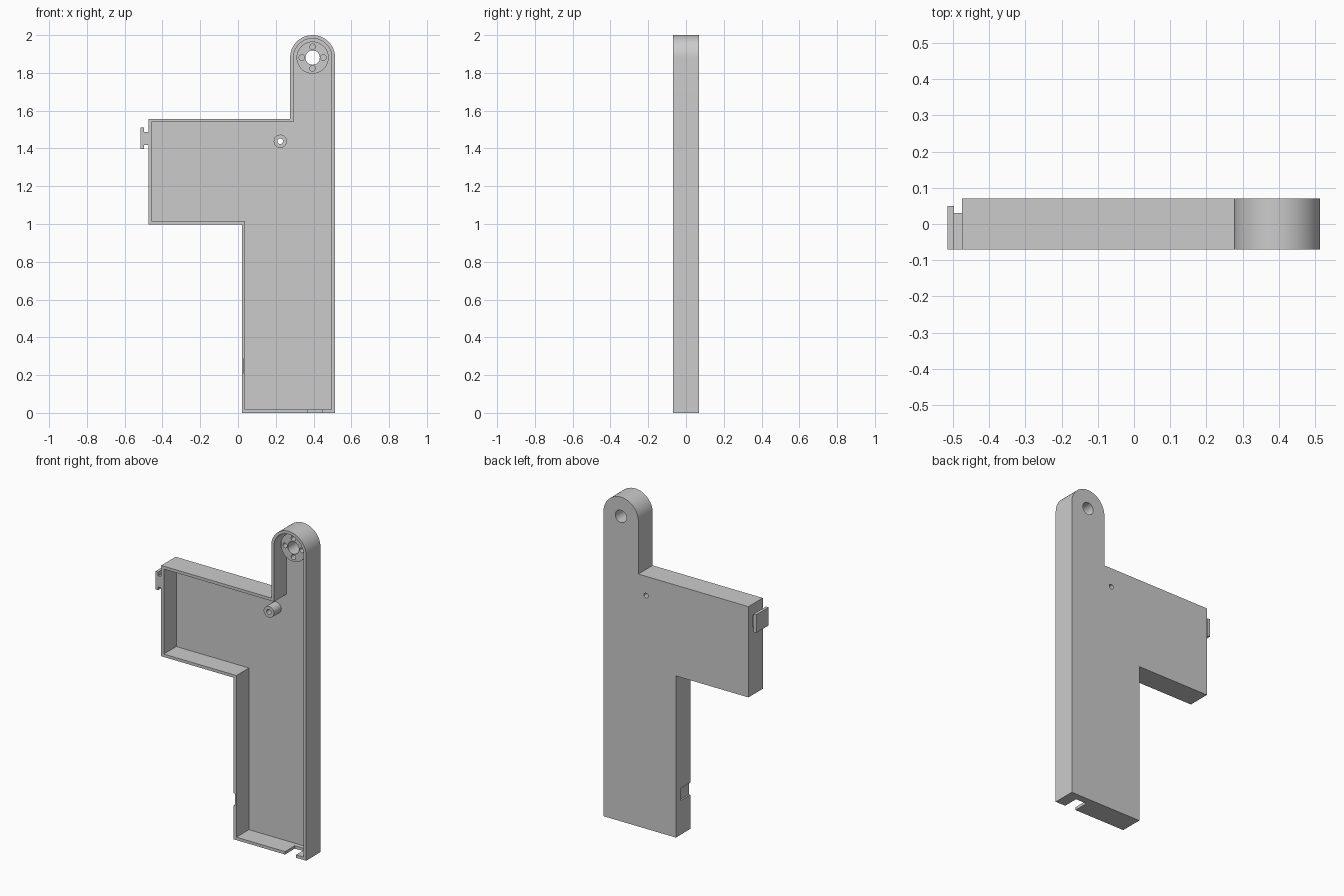
import bpy, bmesh, math

cube = bpy.data.objects.get("Cube")
if cube:
    bpy.data.objects.remove(cube, do_unlink=True)

FRONT, BACK, FLOOR = -0.07, 0.07, 0.052
WALL = 0.018
PIVOT = (0.395, 1.881)
POST = (0.224, 1.438)

grey = bpy.data.materials.new("plain grey")
grey.use_nodes = True
colour = (0.6, 0.6, 0.6, 1)
grey.diffuse_color = colour
grey.node_tree.nodes["Principled BSDF"].inputs["Base Color"].default_value = colour


def prism(name, points, y0, y1):
    """Extrude an x-z outline from y0 to y1."""
    bm = bmesh.new()
    face = bm.faces.new([bm.verts.new((x, y0, z)) for x, z in points])
    out = bmesh.ops.extrude_face_region(bm, geom=[face])
    verts = [v for v in out["geom"] if isinstance(v, bmesh.types.BMVert)]
    bmesh.ops.translate(bm, verts=verts, vec=(0, y1 - y0, 0))
    bmesh.ops.recalc_face_normals(bm, faces=bm.faces)
    mesh = bpy.data.meshes.new(name)
    bm.to_mesh(mesh)
    bm.free()
    mesh.materials.append(grey)
    obj = bpy.data.objects.new(name, mesh)
    bpy.context.collection.objects.link(obj)
    return obj


def circle(centre, r, n=48, sweep=2 * math.pi):
    steps = n if sweep > 6 else n + 1
    return [(centre[0] + r * math.cos(sweep * i / n),
             centre[1] + r * math.sin(sweep * i / n)) for i in range(steps)]


def rect(x0, x1, z0, z1):
    return [(x0, z0), (x1, z0), (x1, z1), (x0, z1)]


def outline(d):
    """Body outline, moved inward by d."""
    arc = circle(PIVOT, 0.119 - d, 40, math.pi)
    return [(0.02 + d, d), (0.514 - d, d)] + arc + [
        (0.276 + d, 1.557 - d), (-0.475 + d, 1.557 - d),
        (-0.475 + d, 0.997 + d), (0.02 + d, 0.997 + d)]


def cut(target, points, y0, y1):
    cutter = prism("cutter", points, y0, y1)
    cutter.hide_render = True
    mod = target.modifiers.new("cut", 'BOOLEAN')
    mod.operation, mod.solver, mod.object = 'DIFFERENCE', 'EXACT', cutter
    bpy.context.view_layer.objects.active = target
    bpy.ops.object.modifier_apply(modifier=mod.name)
    bpy.data.objects.remove(cutter, do_unlink=True)


# Open tray body: pocket, cable notches, holes through the floor
body = prism("tray_body", outline(0), FRONT, BACK)
cut(body, outline(WALL), FRONT - 0.1, FLOOR)
cut(body, rect(0, 0.03, 0.21, 0.285), FRONT - 0.1, 0.025)
cut(body, rect(0.37, 0.445, -0.05, 0.01 + WALL / 2), FRONT - 0.1, 0.025)
cut(body, circle(PIVOT, 0.038), 0, 0.2)
cut(body, circle(POST, 0.015, 24), 0, 0.2)

# Pivot boss with centre bore and four blind screw holes
boss = prism("pivot_boss", circle(PIVOT, 0.085), -0.025, FLOOR)
cut(boss, circle(PIVOT, 0.038), -0.2, 0.2)
for x, z in circle(PIVOT, 0.057, 4):
    cut(boss, circle((x, z), 0.015, 24), -0.2, 0.2)

# Screw post
post = prism("screw_post", circle(POST, 0.035, 32), -0.02, FLOOR)
cut(post, circle(POST, 0.015, 24), -0.2, 0.2)

# T-shaped side hook
stem = prism("hook_stem", rect(-0.497, -0.475, 1.418, 1.487), FRONT, 0.03)
plate = prism("hook_plate", rect(-0.515, -0.497, 1.398, 1.51), FRONT, 0.05)

# Smooth the round surfaces, keep edges sharp
for obj in (body, boss, post):
    bpy.ops.object.select_all(action='DESELECT')
    obj.select_set(True)
    bpy.context.view_layer.objects.active = obj
    bpy.ops.object.shade_smooth_by_angle(angle=math.radians(30))
